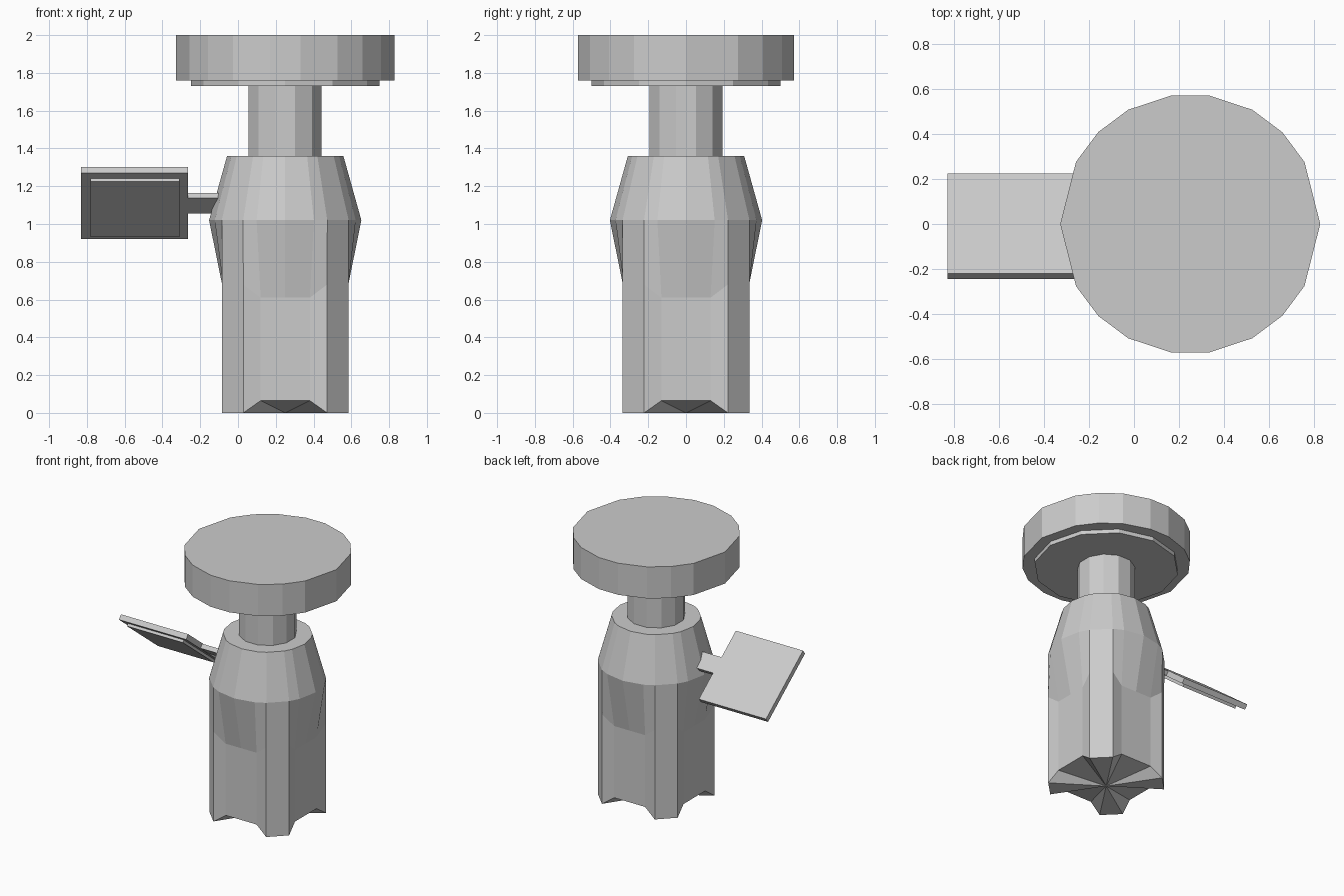
import bpy, bmesh
from math import sin, cos, radians, atan2, degrees
from mathutils import Matrix, Vector

if "Cube" in bpy.data.objects:
    bpy.data.objects.remove(bpy.data.objects["Cube"])

AXIS_X = 0.25


def finish(name, bm):
    bmesh.ops.recalc_face_normals(bm, faces=bm.faces)
    mesh = bpy.data.meshes.new(name)
    bm.to_mesh(mesh)
    bm.free()
    obj = bpy.data.objects.new(name, mesh)
    bpy.context.collection.objects.link(obj)
    return obj


def stack(name, rings, centre_bottom=False):
    """Skin a list of equal-length point rings, bottom to top, and cap it."""
    bm = bmesh.new()
    loops = [[bm.verts.new(p) for p in ring] for ring in rings]
    n = len(loops[0])
    for a, b in zip(loops, loops[1:]):
        for i in range(n):
            j = (i + 1) % n
            bm.faces.new((a[i], a[j], b[j], b[i]))
    bm.faces.new(loops[-1])
    if centre_bottom:
        c = bm.verts.new((AXIS_X, 0, 0))
        for i in range(n):
            bm.faces.new((loops[0][(i + 1) % n], loops[0][i], c))
    else:
        bm.faces.new(loops[0][::-1])
    return finish(name, bm)


def circle(r, z, angles):
    return [(AXIS_X + r * cos(radians(a)), r * sin(radians(a)), z) for a in angles]


def even(n, start=0):
    return [start + 360 * i / n for i in range(n)]


# Body: four corner ribs with flat panels between, flaring to a shoulder
quarter = [(0.32, -0.13, 1), (0.32, 0, 1), (0.32, 0.13, 1),
           (0.335, 0.222, 0), (0.222, 0.335, 0)]
section = []
for k in range(4):
    rot = Matrix.Rotation(radians(90 * k), 3, 'Z')
    section += [(rot @ Vector((x, y, 0)), panel) for x, y, panel in quarter]
angles = [degrees(atan2(v.y, v.x)) for v, _ in section]
bottom = [(AXIS_X + v.x, v.y, 0.065 * p) for v, p in section]
waist = [(AXIS_X + v.x, v.y, 0.61 if p else 0.68) for v, p in section]
stack("body", [bottom, waist, circle(0.403, 1.02, angles),
               circle(0.308, 1.36, angles)], centre_bottom=True)

# Neck, lip and top disc
neck = even(12, 15)
stack("neck", [circle(0.2, 1.34, neck), circle(0.2, 1.74, neck)])
lip = even(12)
stack("disc_lip", [circle(0.5, 1.73, lip), circle(0.5, 1.78, lip)])
rim = [0, 28.5, 45, 61.5, 82, 98, 118.5, 135, 151.5]
rim += [180] + [360 - a for a in rim[:0:-1]]
rim = sorted(set(rim))
stack("top_disc", [circle(0.578, 1.76, rim), circle(0.578, 2.0, rim)])

# Side plate: tilted board, raised panel underneath and tab into the body
TILT = Matrix.Translation((0, -0.01, 1.11)) @ Matrix.Rotation(radians(-38.2), 4, 'X')


def tilted_box(name, x0, x1, y0, y1, z0, z1):
    bm = bmesh.new()
    bmesh.ops.create_cube(bm, size=1)
    for v in bm.verts:
        v.co = TILT @ Vector(((x0, x1)[v.co.x > 0], (y0, y1)[v.co.y > 0],
                              (z0, z1)[v.co.z > 0]))
    return finish(name, bm)


tilted_box("side_plate", -0.83, -0.265, -0.283, 0.283, -0.02, 0.02)
tilted_box("plate_panel", -0.78, -0.31, -0.235, 0.24, -0.04, -0.018)
tilted_box("plate_tab", -0.28, 0.0, -0.065, 0.065, -0.017, 0.017)
